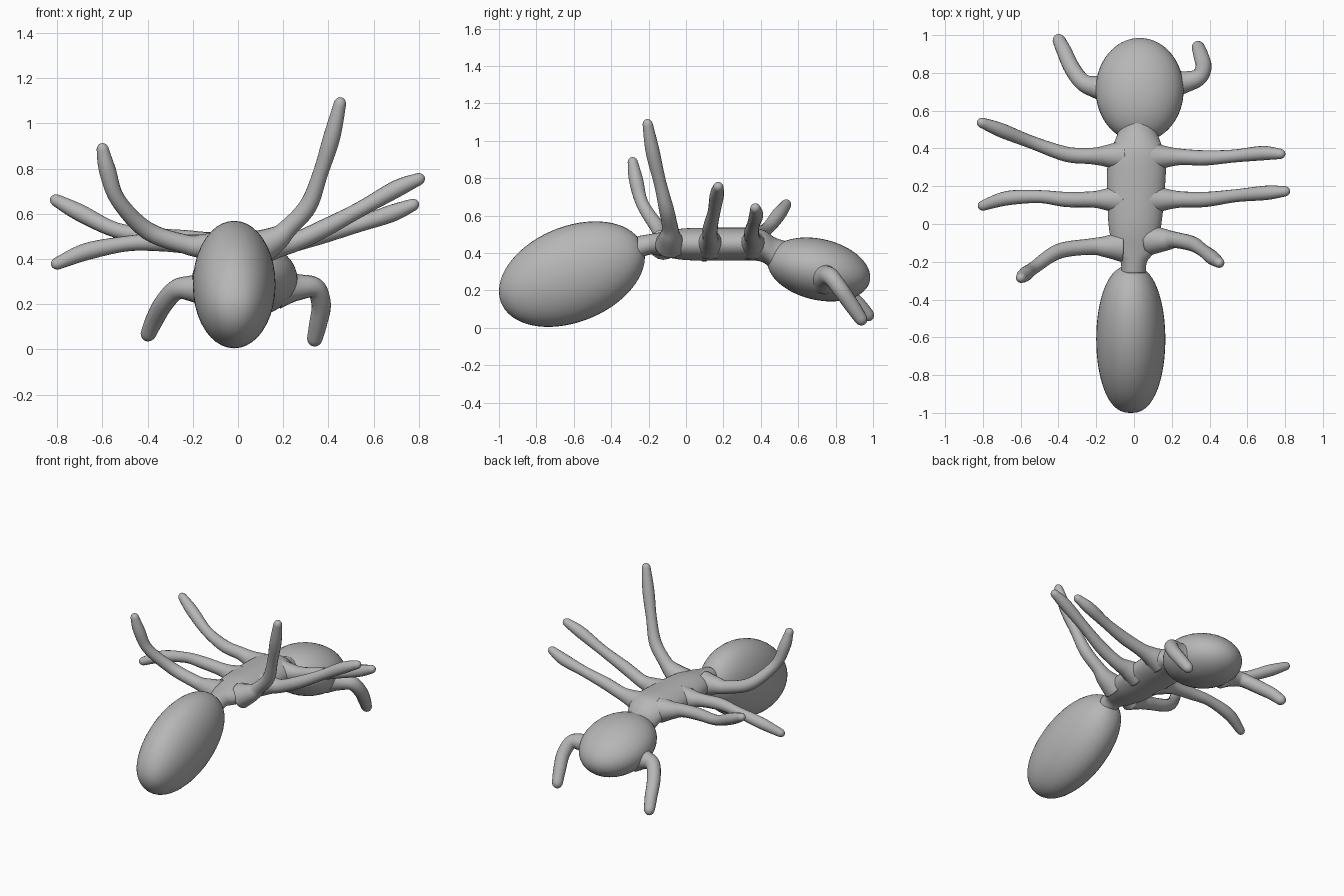
import bpy, bmesh, math
from mathutils import Vector

if "Cube" in bpy.data.objects:
    bpy.data.objects.remove(bpy.data.objects["Cube"])

grey = bpy.data.materials.new("plain grey")
grey.diffuse_color = (0.47, 0.47, 0.47, 1)
grey.use_nodes = True
grey.node_tree.nodes["Principled BSDF"].inputs["Base Color"].default_value = grey.diffuse_color


def spline(points, steps):
    """Catmull-Rom through tuples of any length."""
    pts = [points[0]] + list(points) + [points[-1]]
    out = []
    for i in range(1, len(pts) - 2):
        for s in range(steps):
            t = s / steps
            out.append([0.5 * (2 * b + (c - a) * t + (2 * a - 5 * b + 4 * c - d) * t * t
                               + (3 * b - a - 3 * c + d) * t ** 3)
                        for a, b, c, d in zip(*pts[i - 1:i + 3])])
    return out + [list(points[-1])]


def loft(name, rings):
    """Skin a list of equal rings and close both ends."""
    bm = bmesh.new()
    loops = [[bm.verts.new(p) for p in ring] for ring in rings]
    n = len(loops[0])
    for a, b in zip(loops, loops[1:]):
        for k in range(n):
            bm.faces.new((a[k], a[(k + 1) % n], b[(k + 1) % n], b[k]))
    bm.faces.new(loops[0])
    bm.faces.new(loops[-1])
    bmesh.ops.recalc_face_normals(bm, faces=bm.faces)
    for f in bm.faces:
        f.smooth = True
    mesh = bpy.data.meshes.new(name)
    bm.to_mesh(mesh)
    bm.free()
    mesh.materials.append(grey)
    obj = bpy.data.objects.new(name, mesh)
    bpy.context.collection.objects.link(obj)


def ring(centre, u, v, n):
    """Ellipse spanned by the two half-axes u and v."""
    return [centre + u * math.cos(k * math.tau / n) + v * math.sin(k * math.tau / n)
            for k in range(n)]


def egg(name, centre, size, slope, fullness):
    """Ellipsoid along y whose axis rises by slope; fullness below 1 widens its ends."""
    rings = []
    for i in range(33):
        t = 0.03 + (math.pi - 0.06) * i / 32
        dy = -size[1] * math.cos(t)
        rings.append(ring(Vector(centre) + Vector((0, dy, dy * slope)),
                          Vector((size[0] * math.sin(t) ** fullness, 0, 0)),
                          Vector((0, 0, size[2] * math.sin(t))), 40))
    loft(name, rings)


def limb(name, points, radii, n=16):
    """Round tube with a domed tip."""
    last, prev = Vector(points[-1]), Vector(points[-2])
    tip_r = radii[-1]
    last -= (last - prev).normalized() * tip_r * 1.2
    path = spline([(*p, r) for p, r in zip(points[:-1] + [tuple(last)], radii)], 6)
    centres = [Vector(p[:3]) for p in path]
    stations = []
    for i, p in enumerate(path):
        tangent = (centres[min(i + 1, len(path) - 1)] - centres[max(i - 1, 0)]).normalized()
        stations.append((centres[i], tangent, p[3]))
    for k in range(1, 6):
        a = k * math.pi / 2 / 5.1
        stations.append((last + tangent * tip_r * 1.2 * math.sin(a), tangent, tip_r * math.cos(a)))
    rings = []
    for c, t, r in stations:
        u = t.cross(Vector((0, 0.7, 0.7))).normalized()
        rings.append(ring(c, u * r, t.cross(u) * r, n))
    loft(name, rings)


def leg(name, points):
    """Leg with a flared root that starts inside the thorax."""
    x, y, z = points[0]
    side = math.copysign(1, x)
    root = [(0.01 + side * 0.075, y, 0.445), (0.01 + side * 0.16, y, (0.445 + z) / 2)]
    limb(name, root + points, [.082, .057, .043, .04, .034, .038, .028])


# Abdomen and head
egg("abdomen", (-.017, -.61, .287), (.183, .39, .267), .234, .82)
egg("head", (.03, .71, .312), (.233, .275, .166), -.15, 1)

# Thorax with narrow waist and neck: y, half width, bottom, top
thorax = [(-.26, .065, .36, .49), (-.2, .07, .39, .5), (-.14, .108, .385, .51),
          (0, .14, .362, .532), (.25, .155, .36, .535), (.36, .15, .36, .533),
          (.42, .128, .345, .52), (.48, .106, .29, .48), (.55, .1, .25, .46)]
loft("thorax", [ring(Vector((.005 + .03 * y, y, (low + top) / 2)), Vector((w, 0, 0)),
                     Vector((0, 0, (top - low) / 2)), 40)
                for y, w, low, top in spline(thorax, 5)])

# Legs, each bent its own way
leg("right_hind_leg", [(.22, -.085, .535), (.31, -.105, .635), (.365, -.14, .78),
                       (.415, -.178, .94), (.458, -.21, 1.115)])
leg("left_hind_leg", [(-.23, -.12, .465), (-.4, -.145, .525), (-.53, -.232, .66),
                      (-.577, -.267, .79), (-.605, -.29, .912)])
leg("right_middle_leg", [(.25, .13, .475), (.38, .13, .535), (.54, .15, .62),
                         (.7, .165, .71), (.825, .175, .765)])
leg("left_middle_leg", [(-.22, .13, .465), (-.36, .13, .475), (-.5, .145, .467),
                        (-.67, .137, .433), (-.825, .09, .37)])
leg("right_front_leg", [(.25, .355, .475), (.38, .35, .51), (.53, .36, .552),
                        (.68, .375, .602), (.8, .37, .65)])
leg("left_front_leg", [(-.23, .36, .485), (-.36, .37, .497), (-.54, .432, .528),
                       (-.7, .495, .605), (-.828, .545, .672)])

# Feelers hanging forward from the head
feeler_radii = [.09, .06, .046, .043, .04, .035]
limb("right_feeler", [(.18, .74, .27), (.26, .75, .275), (.34, .775, .272),
                      (.368, .83, .2), (.355, .89, .115), (.333, .955, .018)], feeler_radii)
limb("left_feeler", [(-.13, .72, .265), (-.2, .725, .27), (-.27, .75, .265),
                     (-.328, .825, .205), (-.37, .915, .13), (-.408, .995, .045)], feeler_radii)
